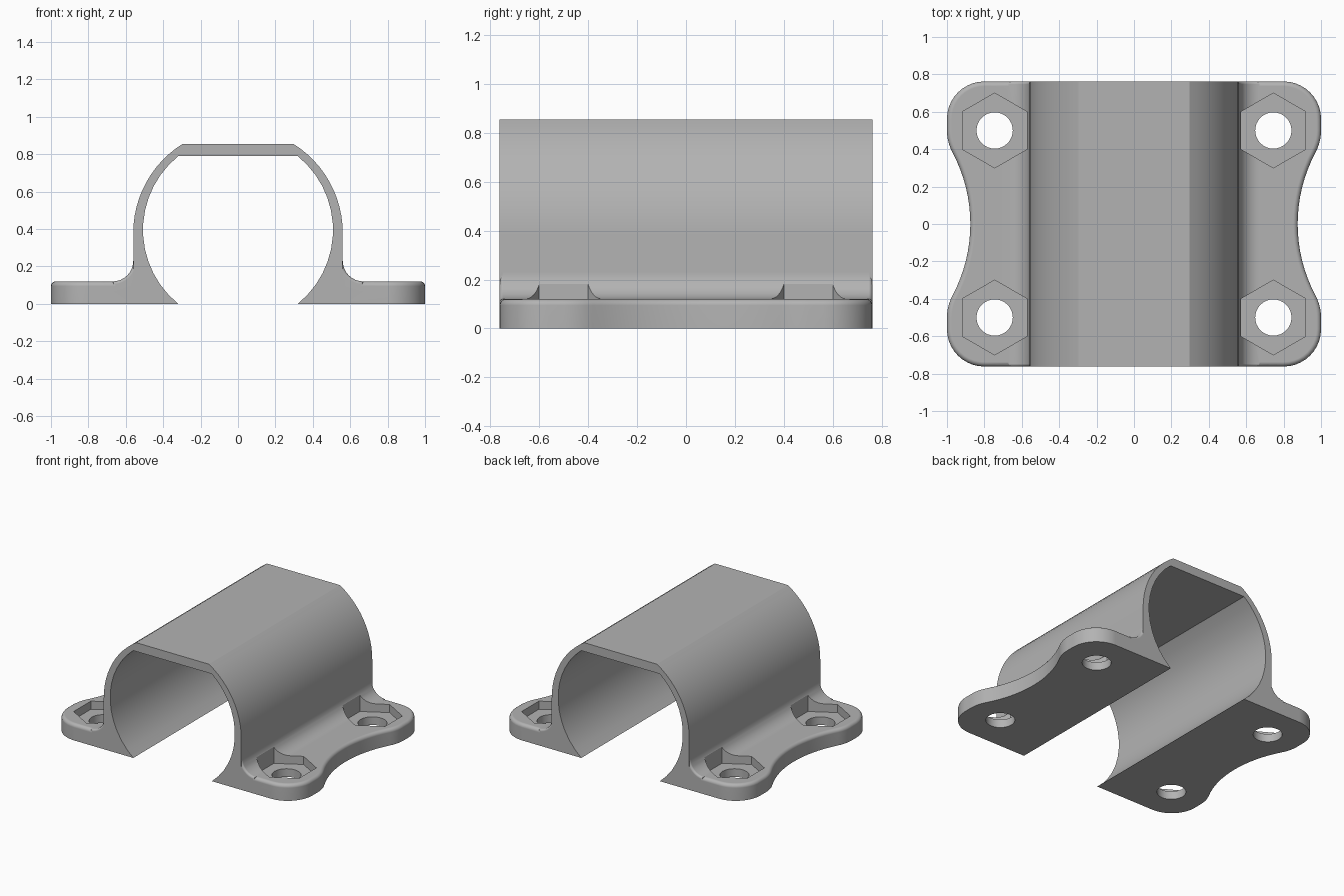
import bpy, bmesh, math
from mathutils import Vector

if "Cube" in bpy.data.objects:
    bpy.data.objects.remove(bpy.data.objects["Cube"])

HALF_L = 0.762
grey = bpy.data.materials.new("plain_grey")
grey.diffuse_color = (0.45, 0.45, 0.45, 1)
grey.use_nodes = True
grey.node_tree.nodes["Principled BSDF"].inputs["Base Color"].default_value = grey.diffuse_color


def arc(cx, cy, r, a0, a1, n):
    return [(cx + r * math.cos(math.radians(a0 + (a1 - a0) * i / n)),
             cy + r * math.sin(math.radians(a0 + (a1 - a0) * i / n))) for i in range(n + 1)]


def prism(name, pts, lo, hi, axis, bevel=None):
    """Extrude a closed 2D outline along y or z; optionally round chosen edges."""
    bm = bmesh.new()
    to3d = (lambda p, t: (p[0], t, p[1])) if axis == "y" else (lambda p, t: (p[0], p[1], t))
    a = [bm.verts.new(to3d(p, lo)) for p in pts]
    b = [bm.verts.new(to3d(p, hi)) for p in pts]
    n = len(pts)
    bm.faces.new(a)
    bm.faces.new(b)
    for i in range(n):
        j = (i + 1) % n
        bm.faces.new((a[i], a[j], b[j], b[i]))
    bmesh.ops.recalc_face_normals(bm, faces=bm.faces)
    if bevel:
        sets = [set(b)] if axis == "z" else [set(a), set(b)]
        edges = [e for e in bm.edges if any(e.verts[0] in s and e.verts[1] in s for s in sets)]
        bmesh.ops.bevel(bm, geom=edges, offset=bevel, segments=4, profile=0.5, affect='EDGES')
    me = bpy.data.meshes.new(name)
    bm.to_mesh(me)
    bm.free()
    me.materials.append(grey)
    ob = bpy.data.objects.new(name, me)
    bpy.context.collection.objects.link(ob)
    return ob


def boolean(target, tool, op):
    m = target.modifiers.new("bool", 'BOOLEAN')
    m.object, m.operation, m.solver = tool, op, 'EXACT'
    bpy.context.view_layer.objects.active = target
    bpy.ops.object.modifier_apply(modifier=m.name)
    bpy.data.objects.remove(tool)


# Solid saddle: straight sides, round shoulders, flat top
top = math.degrees(math.asin((0.855 - 0.38) / 0.56))
shoulder = arc(0, 0.38, 0.56, 0, top, 12)
half = [(0.56, 0)] + shoulder
clamp = prism("pipe_clamp", half + [(-x, z) for x, z in reversed(half)], -HALF_L, HALF_L, "y")

# Flange outline: rounded corners and a concave waist
upper = arc(0.8, 0.562, 0.2, 90, 0, 10)
ear = arc(0.75, 0.5, 0.25, 0, -28.07, 5)
waist = arc(1.6875, 0, 0.8125, 151.93, 180, 8)
quarter = [(0.5, HALF_L)] + upper + ear + waist[1:]
outline = quarter + [(x, -y) for x, y in reversed(quarter[:-1])]
# Fillet between flange and wall
fillet = [(0.53, 0.05), (0.67, 0.05)] + arc(0.67, 0.23, 0.11, 270, 180, 8) + [(0.53, 0.23)]

for s in (-1, 1):
    boolean(clamp, prism("flange", [(s * x, y) for x, y in outline], 0, 0.12, "z", 0.025), 'UNION')
    boolean(clamp, prism("fillet", [(s * x, z) for x, z in fillet], -HALF_L, HALF_L, "y", 0.015), 'UNION')

# Pipe bore with a flat ceiling, open at the bottom
a = math.degrees(math.asin((0.79 - 0.395) / 0.508))
bore = arc(0, 0.395, 0.508, 180 - a, 360 + a, 36)
boolean(clamp, prism("bore", bore, -1, 1, "y"), 'DIFFERENCE')

# Hexagonal nut pockets and bolt holes
for sx in (-1, 1):
    for sy in (-1, 1):
        c = (sx * 0.745, sy * 0.5)
        boolean(clamp, prism("nut_pocket", arc(*c, 0.2, 90, 390, 5), 0.06, 0.4, "z"), 'DIFFERENCE')
        boolean(clamp, prism("bolt_hole", arc(*c, 0.097, 0, 348.75, 31), -0.1, 0.4, "z"), 'DIFFERENCE')

# Smooth the curves, keep flat areas flat
bpy.ops.object.select_all(action='DESELECT')
clamp.select_set(True)
bpy.context.view_layer.objects.active = clamp
bpy.ops.object.shade_smooth_by_angle(angle=math.radians(28))
w = clamp.modifiers.new("weighted_normals", 'WEIGHTED_NORMAL')
w.keep_sharp = True
